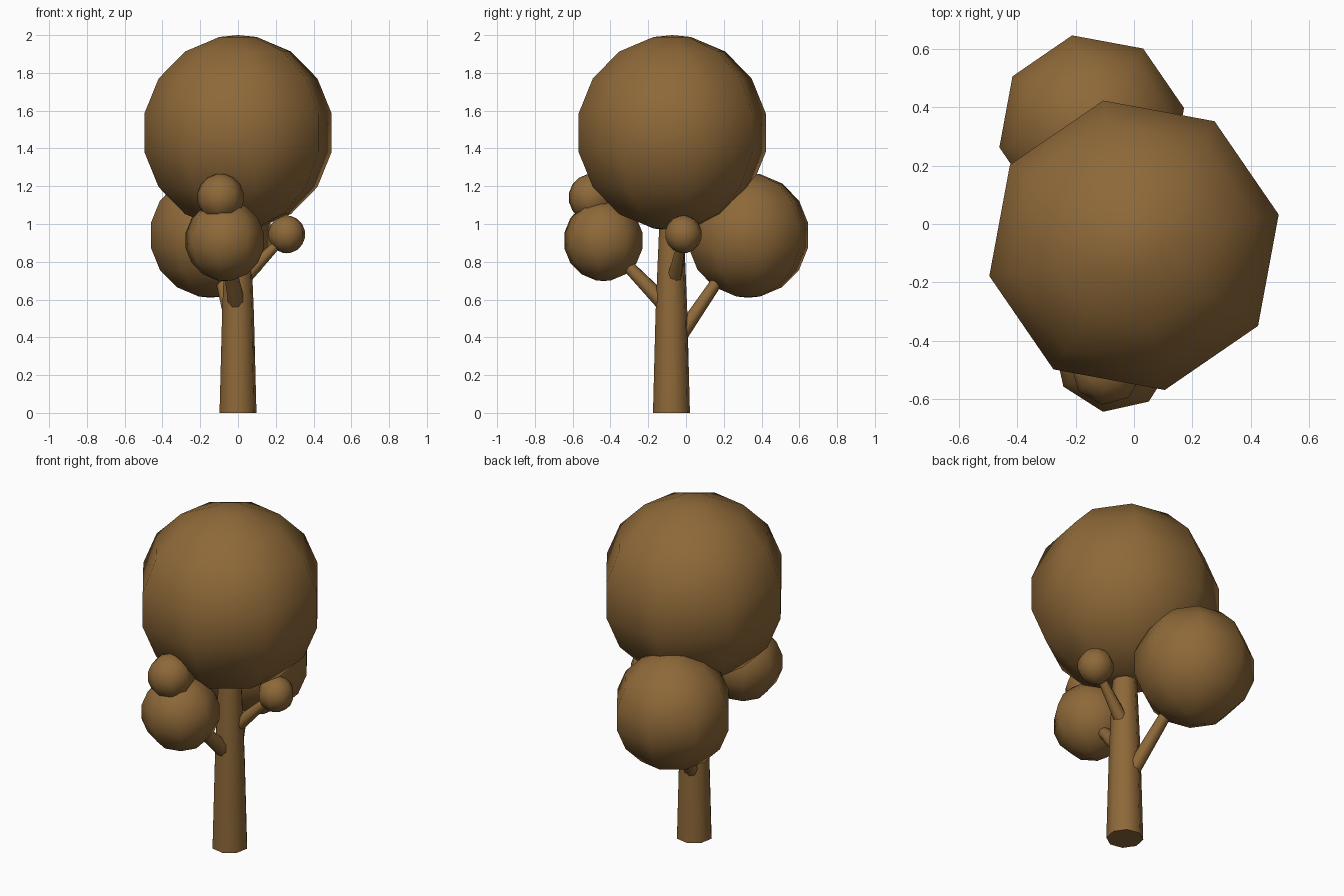
import bpy, bmesh
from math import sin, cos, pi, radians
from mathutils import Vector

if "Cube" in bpy.data.objects:
    bpy.data.objects.remove(bpy.data.objects["Cube"])

mat = bpy.data.materials.new("brown")
mat.diffuse_color = (0.27, 0.14, 0.04, 1)
mat.use_nodes = True
mat.node_tree.nodes["Principled BSDF"].inputs["Base Color"].default_value = mat.diffuse_color


def tube(name, rings, axis, origin, spin=12, sides=8, poles=None):
    """Low-poly turned shape: rings are (radius, distance along axis)."""
    bm = bmesh.new()
    loops = []
    for r, h in rings:
        loops.append([bm.verts.new((r * cos(a), r * sin(a), h))
                      for a in (radians(spin) + 2 * pi * i / sides for i in range(sides))])
    for lo, hi in zip(loops, loops[1:]):
        for i in range(sides):
            j = (i + 1) % sides
            bm.faces.new((lo[i], lo[j], hi[j], hi[i]))
    if poles:
        for loop, h in zip((loops[0], loops[-1]), poles):
            tip = bm.verts.new((0, 0, h))
            for i in range(sides):
                bm.faces.new((loop[i], loop[(i + 1) % sides], tip))
    else:
        bm.faces.new(loops[0])
        bm.faces.new(loops[-1])
    bmesh.ops.recalc_face_normals(bm, faces=bm.faces)
    me = bpy.data.meshes.new(name)
    bm.to_mesh(me)
    bm.free()
    ob = bpy.data.objects.new(name, me)
    bpy.context.collection.objects.link(ob)
    ob.location = origin
    ob.rotation_euler = Vector((0, 0, 1)).rotation_difference(axis).to_euler()
    me.materials.append(mat)
    bpy.ops.object.select_all(action='DESELECT')
    ob.select_set(True)
    bpy.context.view_layer.objects.active = ob
    bpy.ops.object.shade_smooth_by_angle(angle=radians(60))
    return ob


def foliage(name, center, r, spin):
    lats = [radians(-78.75 + 22.5 * k) for k in range(8)]
    tube(name, [(r * cos(t), r * sin(t)) for t in lats],
         Vector((0, 0, 1)), center, spin, poles=(-r, r))


def branch(name, start, end, r0, r1):
    d = Vector(end) - Vector(start)
    tube(name, [(r0, 0), (r1, d.length * 0.75)], d.normalized(), start)


# Trunk
tube("trunk", [(0.1, 0), (0.086, 0.53), (0.068, 0.95), (0.06, 1.15)],
     Vector((0, 0, 1)), (0, -0.077, 0))

# Foliage balls
back, front, side = (-0.145, 0.33, 0.94), (-0.07, -0.437, 0.912), (0.258, -0.013, 0.945)
foliage("crown", (0, -0.073, 1.483), 0.517, 12)
foliage("back_foliage", back, 0.33, 12)
foliage("front_foliage", front, 0.214, 35)
foliage("front_top_foliage", (-0.093, -0.497, 1.14), 0.126, 37)
foliage("side_foliage", side, 0.1, 12)

# Branches from the trunk into the balls
branch("back_branch", (0, -0.077, 0.34), back, 0.042, 0.029)
branch("front_branch", (0, -0.077, 0.54), front, 0.048, 0.031)
branch("side_branch", (0, -0.07, 0.68), side, 0.042, 0.025)
